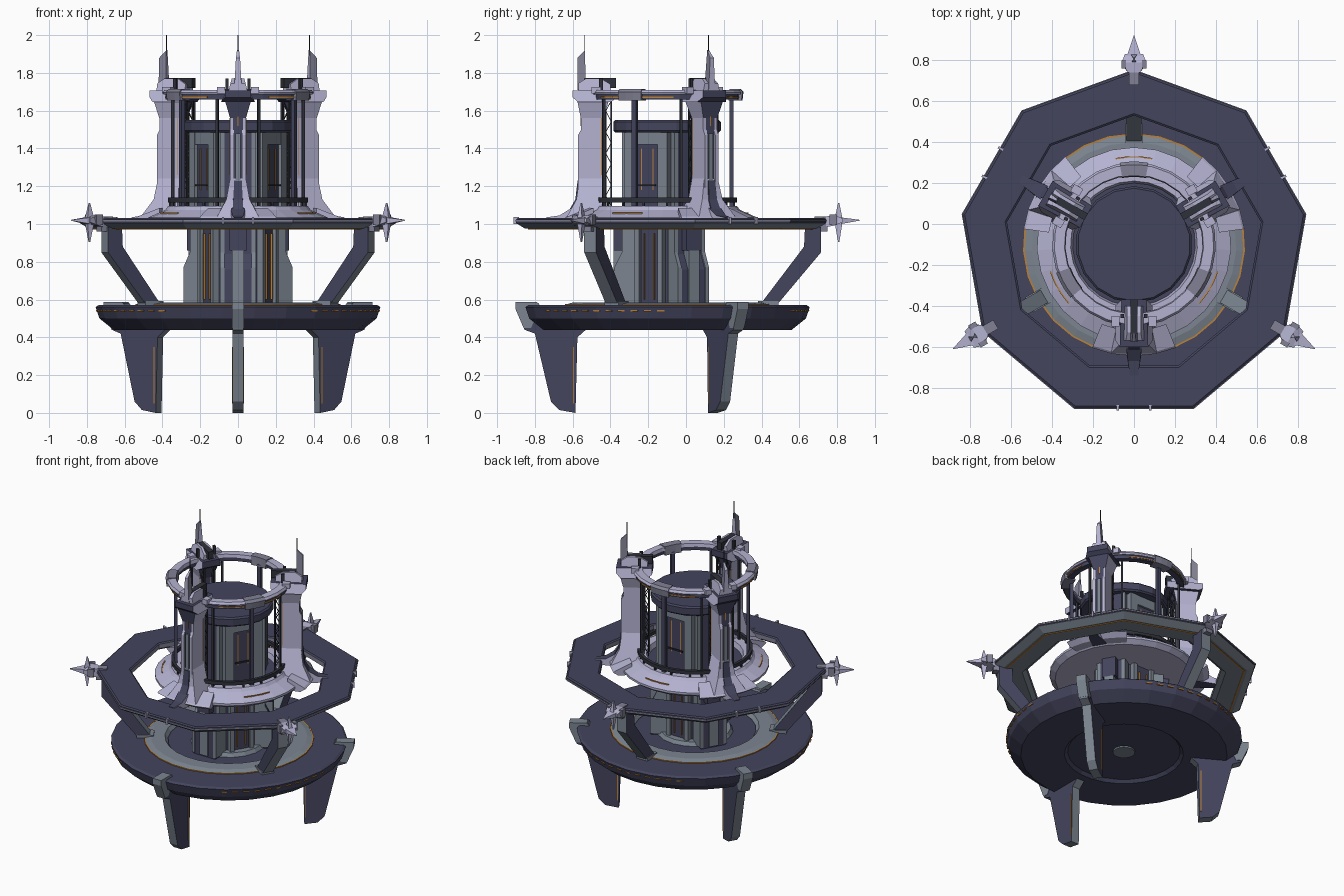
import bpy, bmesh, math

CY = -0.10                      # station axis sits at y = -0.10
A = (270, 30, 150)              # legs and towers
B = (90, 210, 330)              # struts, fins and alcoves


def mat(name, rgb):
    m = bpy.data.materials.new(name)
    m.diffuse_color = (*rgb, 1)
    return m


NAVY = mat("navy", (0.056, 0.058, 0.108))
LAV = mat("pale_lavender", (0.46, 0.45, 0.64))
GREY = mat("blue_grey", (0.20, 0.235, 0.28))
DARK = mat("charcoal", (0.028, 0.031, 0.042))
ORANGE = mat("orange", (0.50, 0.22, 0.04))
STEEL = mat("steel_lavender", (0.22, 0.22, 0.30))


def finish(name, bm, mats, rule=None, angles=(0,)):
    bmesh.ops.recalc_face_normals(bm, faces=bm.faces)
    bm.normal_update()
    me = bpy.data.meshes.new(name)
    if rule:
        for f in bm.faces:
            f.material_index = rule(f.normal, f.calc_center_median())
    bm.to_mesh(me)
    bm.free()
    for m in mats:
        me.materials.append(m)
    for i, a in enumerate(angles):
        ob = bpy.data.objects.new(name if len(angles) == 1 else f"{name}_{i + 1}", me)
        ob.location = (0, CY, 0)
        ob.rotation_euler = (0, 0, math.radians(a))
        bpy.context.collection.objects.link(ob)


def lathe(name, prof, n, mats, rule=None, start=90, span=360, angles=(0,)):
    """Spin a closed (r, z) profile around the axis; r = 0 points are welded."""
    bm = bmesh.new()
    full = span == 360
    rings = []
    for i in range(n if full else n + 1):
        t = math.radians(start + span * i / n)
        rings.append([bm.verts.new((r * math.cos(t), r * math.sin(t), z)) for r, z in prof])
    k = len(prof)
    for i in range(n):
        p, q = rings[i], rings[(i + 1) % len(rings)]
        for j in range(k):
            if prof[j][0] == 0 and prof[(j + 1) % k][0] == 0:
                continue
            bm.faces.new((p[j], q[j], q[(j + 1) % k], p[(j + 1) % k]))
    if not full:
        bm.faces.new(rings[0])
        bm.faces.new(rings[-1])
    bmesh.ops.remove_doubles(bm, verts=bm.verts, dist=1e-5)
    finish(name, bm, mats, rule, angles)


def prism(name, poly, w, mats, angles, v=0.0, rule=None):
    """Extrude a radial (r, z) outline sideways by half width w (number or one per point)."""
    ws = w if isinstance(w, (list, tuple)) else [w] * len(poly)
    bm = bmesh.new()
    a = [bm.verts.new((r, v - h, z)) for (r, z), h in zip(poly, ws)]
    b = [bm.verts.new((r, v + h, z)) for (r, z), h in zip(poly, ws)]
    bm.faces.new(a)
    bm.faces.new(b)
    for i in range(len(poly)):
        j = (i + 1) % len(poly)
        bm.faces.new((a[i], a[j], b[j], b[i]))
    finish(name, bm, mats, rule, angles)


def box(name, r0, r1, z0, z1, w, m, angles, v=0.0):
    prism(name, [(r0, z0), (r1, z0), (r1, z1), (r0, z1)], w, [m], angles, v)


def side(n, c):                 # second colour on the flat sides
    return 1 if abs(n.y) > 0.7 else 0


# lower disc with recessed underside and raised inner walkway
lathe("lower_disc", [(0, 0.55), (0.40, 0.55), (0.41, 0.57), (0.74, 0.57), (0.755, 0.56), (0.735, 0.50),
                     (0.66, 0.44), (0.38, 0.44), (0.36, 0.46), (0, 0.46)], 27, [NAVY])
lathe("disc_walkway", [(0.39, 0.56), (0.41, 0.585), (0.50, 0.585), (0.54, 0.574), (0.54, 0.56)], 27, [GREY])
lathe("walkway_light", [(0.535, 0.570), (0.543, 0.570), (0.543, 0.576), (0.535, 0.576)], 27, [ORANGE])
lathe("underside_hub", [(0, 0.45), (0.07, 0.45), (0.07, 0.465), (0, 0.465)], 16, [GREY])
for k in range(-5, 6):
    lathe(f"rim_dash_{k + 6}", [(0.73, 0.537), (0.752, 0.537), (0.753, 0.544), (0.73, 0.544)], 1, [ORANGE],
          start=k * 5.5 - 1.5, span=3, angles=B)

# legs that clamp the disc edge
prism("leg", [(0.80, 0.582), (0.795, 0.55), (0.755, 0.44), (0.70, 0.42), (0.615, 0.06), (0.57, 0.015), (0.485, 0),
              (0.475, 0.40), (0.43, 0.44), (0.66, 0.47), (0.68, 0.582)], 0.03, [GREY, NAVY], A, rule=side)
prism("leg_clamp", [(0.67, 0.565), (0.69, 0.588), (0.803, 0.588), (0.803, 0.55), (0.76, 0.45), (0.72, 0.45)],
      0.033, [GREY], A)
for s in (-1, 1):
    box("leg_light", 0.492, 0.497, 0.05, 0.35, 0.002, ORANGE, A, s * 0.03)

# central column: core, three pillars, ribs and doors
lathe("column_core", [(0, 0.54), (0.19, 0.54), (0.19, 1.50), (0, 1.50)], 12, [NAVY], start=75)
lathe("column_base", [(0.18, 0.54), (0.25, 0.54), (0.23, 0.575), (0.18, 0.575)], 18, [GREY])
prism("column_pillar", [(0.10, 0.54), (0.275, 0.54), (0.275, 0.76), (0.235, 0.84), (0.235, 1.5), (0.10, 1.5)],
      0.085, [NAVY], A)
for s in (-1, 1):
    prism("pillar_rib", [(0.17, 0.56), (0.28, 0.56), (0.28, 0.77), (0.24, 0.85), (0.24, 1.5), (0.17, 1.5)],
          0.011, [GREY], A, s * 0.083)
    box("door_frame", 0.14, 0.225, 1.04, 1.49, 0.03, GREY, B, s * 0.10)
    box("column_rib", 0.14, 0.20, 0.55, 1.0, 0.014, GREY, B, s * 0.07)
    box("column_light", 0.18, 0.196, 0.60, 0.95, 0.002, ORANGE, B, s * 0.03)
    box("door_light", 0.20, 0.212, 1.18, 1.40, 0.003, ORANGE, B, s * 0.035)
box("pillar_spine", 0.20, 0.285, 0.56, 0.86, 0.032, GREY, A)
box("pillar_spine_top", 0.20, 0.285, 0.86, 1.0, 0.045, NAVY, A)
box("door_lintel", 0.14, 0.222, 1.42, 1.49, 0.12, GREY, B)
box("door", 0.15, 0.208, 1.06, 1.42, 0.07, NAVY, B)
box("door_handrail", 0.22, 0.228, 1.20, 1.21, 0.06, DARK, B)
lathe("column_cap", [(0, 1.485), (0.275, 1.485), (0.285, 1.495), (0.285, 1.54), (0.275, 1.55), (0, 1.55)], 18, [NAVY])

# slanted struts between disc and outer ring
prism("strut", [(0.49, 0.57), (0.58, 0.57), (0.815, 0.85), (0.815, 0.985), (0.73, 0.985), (0.725, 0.88)],
      0.036, [GREY, NAVY], B, rule=side)
box("strut_foot", 0.48, 0.59, 0.565, 0.592, 0.042, GREY, B)

# nine-sided outer ring
lathe("outer_ring", [(0.63, 1.025), (0.64, 1.032), (0.84, 1.032), (0.85, 1.025), (0.85, 1.005), (0.80, 0.975),
                     (0.66, 0.975), (0.63, 0.995)], 9, [NAVY, GREY, STEEL],
      lambda n, c: 1 if n.z < -0.2 else (2 if abs(n.z) < 0.2 and math.hypot(c.x, c.y) < 0.7 else 0))
lathe("ring_trim", [(0.846, 1.012), (0.855, 1.012), (0.855, 1.020), (0.846, 1.020)], 9, [STEEL])
lathe("ring_light", [(0.775, 0.971), (0.785, 0.971), (0.785, 0.977), (0.775, 0.977)], 9, [ORANGE])
for s in (-1, 1):
    box("ring_clip", 0.785, 0.812, 1.0, 1.038, 0.006, LAV, A, s * 0.08)

# pointed fins on three ring corners
prism("fin_body", [(0.84, 0.985), (0.88, 0.99), (0.93, 1.01), (0.93, 1.03), (0.89, 1.045), (0.84, 1.04)],
      [0.03, 0.06, 0.045, 0.045, 0.06, 0.03], [LAV], B)
prism("fin_tip", [(0.92, 1.0), (1.02, 1.018), (1.02, 1.022), (0.92, 1.035)], [0.035, 0.002, 0.002, 0.035], [LAV], B)
prism("fin_blade", [(0.885, 1.02), (0.905, 0.905), (0.912, 0.905), (0.93, 1.02), (0.912, 1.11), (0.905, 1.11)],
      [0.016, 0.003, 0.003, 0.016, 0.003, 0.003], [LAV], B)
box("fin_mount", 0.78, 0.85, 0.96, 1.04, 0.025, STEEL, B)
for s in (-1, 1):
    box("fin_pod", 0.86, 0.90, 0.995, 1.05, 0.012, STEEL, B, s * 0.05)

# upper deck: dished platform under the towers
lathe("deck", [(0.18, 0.995), (0.44, 0.995), (0.475, 1.02), (0.475, 1.035), (0.385, 1.075), (0.37, 1.095),
               (0.31, 1.095), (0.30, 1.06), (0.18, 1.06)], 27, [LAV, NAVY],
      lambda n, c: 1 if n.z > -0.3 and math.hypot(c.x, c.y) < 0.3 else 0)
lathe("deck_rail", [(0.35, 1.115), (0.37, 1.115), (0.37, 1.14), (0.35, 1.14)], 27, [DARK])
lathe("deck_light", [(0.425, 1.052), (0.432, 1.052), (0.432, 1.061), (0.425, 1.06)], 3, [ORANGE],
      start=-12, span=24, angles=B)
for k in (-30, -10, 10, 30):
    box("rail_post", 0.355, 0.365, 1.08, 1.12, 0.006, DARK, [a + k for a in B])
# wide deck wings and spokes at each tower
lathe("deck_wing", [(0.42, 1.0), (0.51, 1.005), (0.545, 1.03), (0.535, 1.04), (0.42, 1.085)], 4, [LAV],
      start=-22, span=44, angles=A)
prism("deck_spoke", [(0.45, 1.0), (0.64, 1.0), (0.64, 1.035), (0.57, 1.045), (0.45, 1.12)],
      [0.05, 0.02, 0.02, 0.03, 0.045], [NAVY, LAV], A, rule=side)

# towers
box("tower_core", 0.335, 0.457, 1.06, 1.66, 0.026, NAVY, A)
for s in (-1, 1):
    prism("tower_side", [(0.335, 1.06), (0.50, 1.06), (0.472, 1.14), (0.472, 1.47), (0.455, 1.50), (0.455, 1.66),
                         (0.335, 1.66)], 0.01, [LAV], A, s * 0.032)
    box("tower_light", 0.345, 0.349, 1.26, 1.56, 0.002, ORANGE, A, s * 0.042)
    for r in (0.295, 0.325):
        box("truss_rail", r - 0.004, r + 0.004, 1.08, 1.66, 0.005, DARK, A, s * 0.035)
    for k in range(10):
        z, p, q = 1.09 + k * 0.056, 0.295, 0.325
        if k % 2:
            p, q = q, p
        prism(f"truss_brace_{k}", [(p, z), (q, z + 0.056), (q, z + 0.064), (p, z + 0.008)], 0.003, [DARK], A,
              s * 0.035)
box("tower_front_light", 0.45, 0.459, 1.52, 1.60, 0.003, ORANGE, A)
box("tower_rib", 0.45, 0.466, 1.12, 1.48, 0.012, GREY, A)
prism("tower_foot", [(0.31, 1.04), (0.53, 1.04), (0.48, 1.13), (0.465, 1.24), (0.335, 1.24), (0.33, 1.13)],
      [0.12, 0.11, 0.062, 0.042, 0.042, 0.062], [LAV], A)
prism("tower_foot_panel", [(0.42, 1.05), (0.535, 1.045), (0.486, 1.13), (0.474, 1.23), (0.42, 1.23)],
      [0.03, 0.03, 0.025, 0.02, 0.02], [NAVY], A)

# tower heads with turret, spire and aerial
prism("tower_collar", [(0.31, 1.65), (0.475, 1.65), (0.457, 1.56), (0.335, 1.56)], [0.068, 0.068, 0.042, 0.042],
      [NAVY, LAV], A, rule=side)
prism("tower_head", [(0.27, 1.665), (0.30, 1.645), (0.47, 1.645), (0.50, 1.67), (0.50, 1.708), (0.27, 1.708)],
      [0.06, 0.09, 0.09, 0.07, 0.07, 0.06], [NAVY, LAV], A, rule=side)
prism("turret", [(0.30, 1.705), (0.47, 1.705), (0.47, 1.745), (0.43, 1.77), (0.35, 1.77), (0.30, 1.74)],
      [0.045, 0.05, 0.04, 0.033, 0.033, 0.035], [LAV], A)
box("turret_slot", 0.27, 0.44, 1.72, 1.772, 0.018, DARK, A)
prism("spire", [(0.425, 1.71), (0.475, 1.71), (0.475, 1.88), (0.455, 1.90), (0.435, 1.92), (0.432, 1.78)],
      [0.02, 0.02, 0.011, 0.008, 0.006, 0.016], [LAV, STEEL], A, rule=side)
box("aerial", 0.434, 0.438, 1.88, 2.0, 0.002, DARK, A)
for s in (-1, 1):
    box("head_block", 0.35, 0.40, 1.69, 1.725, 0.02, LAV, A, s * 0.09)
    box("head_pin", 0.34, 0.36, 1.70, 1.77, 0.008, DARK, A, s * 0.058)

# crown ring joining the towers
lathe("crown_ring", [(0.335, 1.685), (0.395, 1.685), (0.40, 1.695), (0.39, 1.71), (0.34, 1.71)], 27, [LAV])
lathe("crown_under_ring", [(0.345, 1.66), (0.385, 1.66), (0.385, 1.687), (0.345, 1.687)], 27, [NAVY])
lathe("crown_light", [(0.383, 1.668), (0.388, 1.668), (0.388, 1.674), (0.383, 1.674)], 8, [ORANGE],
      start=-35, span=70, angles=B)
lathe("crown_block", [(0.33, 1.655), (0.40, 1.655), (0.405, 1.70), (0.39, 1.716), (0.335, 1.716)], 3, [STEEL],
      start=-10, span=20, angles=B)
# slim posts between deck and crown
box("crown_post", 0.33, 0.352, 1.08, 1.67, 0.013, NAVY, B)
for s in (-1, 1):
    box("side_post", 0.345, 0.36, 1.08, 1.67, 0.007, DARK, [a + s * 42 for a in B])
